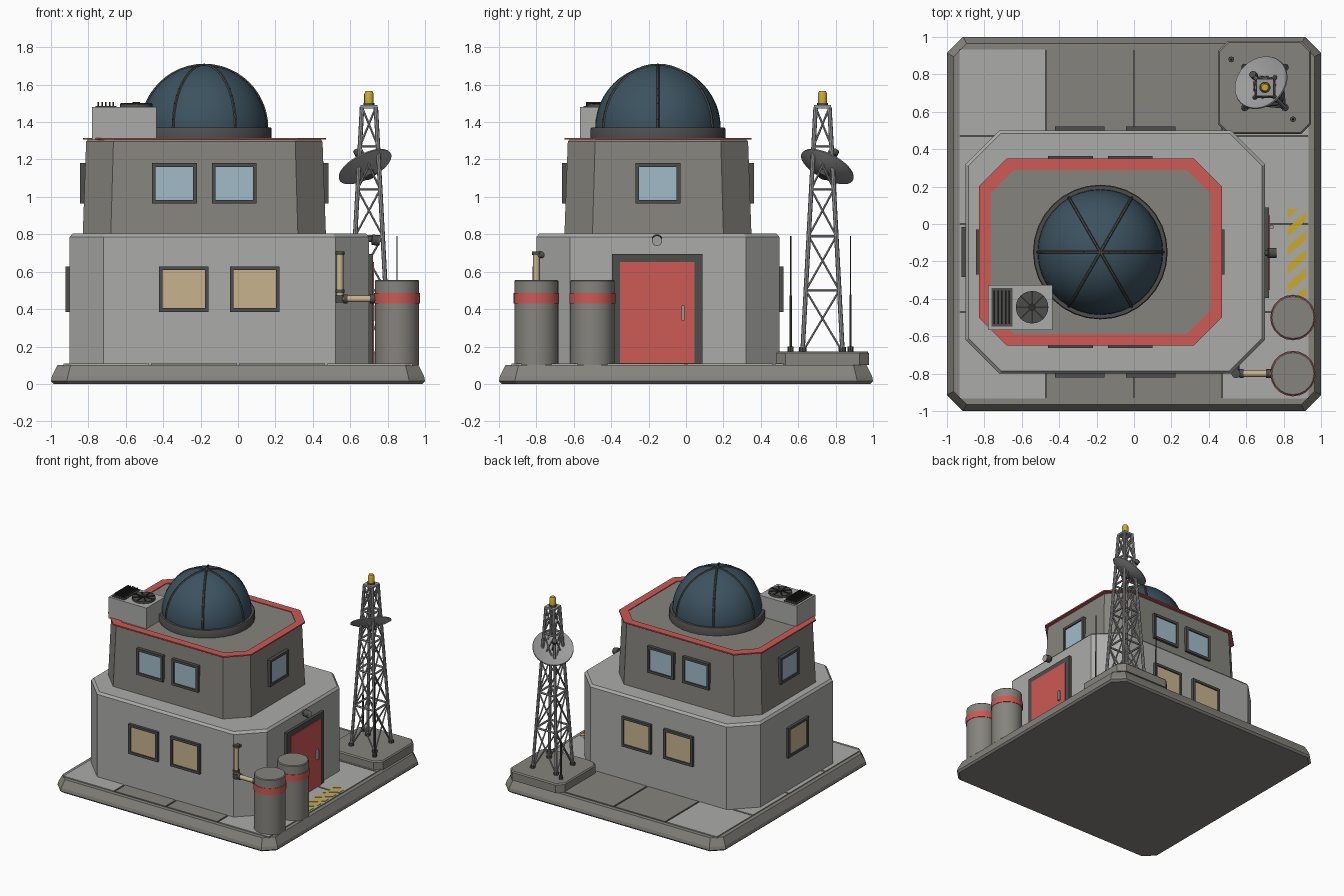
import bpy, bmesh
from math import sin, cos, pi, radians
from mathutils import Vector, Matrix

cube = bpy.data.objects.get("Cube")
if cube:
    bpy.data.objects.remove(cube)


def material(name, *rgb):
    m = bpy.data.materials.new(name)
    m.use_nodes = True
    m.diffuse_color = (*rgb, 1)
    bsdf = next(n for n in m.node_tree.nodes if n.type == 'BSDF_PRINCIPLED')
    bsdf.inputs["Base Color"].default_value = (*rgb, 1)
    return m


LIGHT = material("light concrete", .41, .41, .40)
GREY = material("warm grey", .235, .23, .205)
RED = material("red paint", .61, .10, .088)
DOME = material("dome blue", .045, .085, .115)
DARK = material("dark trim", .075, .075, .073)
GLASS = material("pale blue glass", .36, .50, .59)
TAN = material("tan", .58, .45, .27)
YELLOW = material("yellow", .59, .41, .03)
BLACK = material("near black", .027, .027, .027)
METAL = material("metal", .33, .33, .33)


def finish(bm, name, mat, smooth=False):
    bmesh.ops.recalc_face_normals(bm, faces=bm.faces)
    mesh = bpy.data.meshes.new(name)
    bm.to_mesh(mesh)
    bm.free()
    mesh.materials.append(mat)
    ob = bpy.data.objects.new(name, mesh)
    bpy.context.collection.objects.link(ob)
    if smooth:
        bpy.ops.object.select_all(action='DESELECT')
        ob.select_set(True)
        bpy.context.view_layer.objects.active = ob
        bpy.ops.object.shade_smooth_by_angle(angle=radians(40))
    return ob


def loft(bm, rings, closed=False):
    """Skin rings of points; cap the ends unless closed into a loop."""
    vs = [[bm.verts.new(p) for p in ring] for ring in rings]
    n = len(vs[0])
    pairs = list(zip(vs, vs[1:])) + ([(vs[-1], vs[0])] if closed else [])
    for a, b in pairs:
        for i in range(n):
            j = (i + 1) % n
            bm.faces.new((a[i], a[j], b[j], b[i]))
    if not closed:
        bm.faces.new(vs[0])
        bm.faces.new(vs[-1])


def octagon(cx, cy, hx, hy, cut, z):
    pts = [(hx, cut - hy), (hx, hy - cut), (hx - cut, hy), (cut - hx, hy),
           (-hx, hy - cut), (-hx, cut - hy), (cut - hx, -hy), (hx - cut, -hy)]
    return [(cx + x, cy + y, z) for x, y in pts]


def block(name, cx, cy, rings, mat, closed=False):
    bm = bmesh.new()
    loft(bm, [octagon(cx, cy, *r) for r in rings], closed)
    return finish(bm, name, mat)


def box(bm, lo, hi, M=Matrix()):
    lo, hi = Vector(lo), Vector(hi)
    T = Matrix.Translation((lo + hi) / 2) @ Matrix.Diagonal((*(hi - lo), 1))
    bmesh.ops.create_cube(bm, size=1, matrix=M @ T)


def one_box(name, lo, hi, mat):
    bm = bmesh.new()
    box(bm, lo, hi)
    return finish(bm, name, mat)


def lathe(bm, base, axis, profile, seg=24):
    """Revolve (radius, height) points around an axis."""
    R = Vector(axis).to_track_quat('Z', 'Y')
    rings = [[Vector(base) + R @ Vector((r * cos(2 * pi * i / seg), r * sin(2 * pi * i / seg), h))
              for i in range(seg)] for r, h in profile]
    loft(bm, rings)


def rod(bm, p, q, r, seg=8):
    axis = Vector(q) - Vector(p)
    lathe(bm, p, axis, [(r, 0), (r, axis.length)], seg)


def round_part(name, base, profile, mat, axis=(0, 0, 1), seg=24):
    bm = bmesh.new()
    lathe(bm, base, axis, profile, seg)
    return finish(bm, name, mat, True)


# Ground slab and paving tiles
block("ground_slab", 0, 0, [(.985, .985, .08, 0), (1, 1, .085, .015), (.995, .995, .085, .04),
                            (.965, .965, .07, .1)], GREY)
light_bm, grey_bm = bmesh.new(), bmesh.new()
tile = .47
for i in range(4):
    for j in range(4):
        x, y = (i - 2) * tile, (j - 2) * tile
        box(light_bm if i in (0, 3) else grey_bm, (x + .006, y + .006, .095),
            (x + tile - .006, y + tile - .006, .108))
finish(light_bm, "light_paving", LIGHT)
finish(grey_bm, "grey_paving", GREY)
one_box("paving_joints", (-.93, -.93, .09), (.93, .93, .102), DARK)

# Two storeys, red roof edge
block("lower_storey", -.1, -.15, [(.8, .65, .18, .1), (.8, .65, .18, .785), (.785, .635, .175, .803)], LIGHT)
block("upper_storey", -.18, -.15, [(.65, .5, .15, .8), (.632, .482, .146, 1.295),
                                   (.62, .47, .143, 1.31)], GREY)
block("roof_edge", -.18, -.15, [(.65, .5, .15, 1.306), (.65, .5, .15, 1.316),
                                (.588, .438, .125, 1.316), (.588, .438, .125, 1.306)], RED, True)

# Windows: frame bars and pane, built facing -y and turned to each wall
def windows(name, centre, z, w, h, walls, pane_mat):
    frames, panes = bmesh.new(), bmesh.new()
    t = .02
    for angle, wall, offsets in walls:
        M = Matrix.Translation((*centre, z)) @ Matrix.Rotation(radians(angle), 4, 'Z')
        for u in offsets:
            out, back = -wall - .022, .04 - wall
            for s in (-1, 1):
                a, b = sorted((s * w, s * (w - t)))
                box(frames, (u + a, out, -h), (u + b, back, h), M)
                a, b = sorted((s * h, s * (h - t)))
                box(frames, (u - w, out, a), (u + w, back, b), M)
            box(panes, (u - w + t, -wall - .012, t - h), (u + w - t, back, h - t), M)
    finish(frames, name + "_frames", DARK)
    finish(panes, name + "_panes", pane_mat)


pair = (-.19, .19)
windows("lower_window", (-.1, -.15), .507, .133, .122,
        [(0, .65, pair), (180, .65, pair), (-90, .8, (0,))], TAN)
pair = (-.16, .16)
windows("upper_window", (-.18, -.15), 1.072, .12, .108,
        [(0, .492, pair), (180, .492, pair), (-90, .642, (0,)), (90, .642, (0,))], GLASS)

# Door on the +x wall with handle and lamp
bm = bmesh.new()
box(bm, (.68, -.395, .1), (.722, -.352, .695))
box(bm, (.68, .045, .1), (.722, .088, .695))
box(bm, (.68, -.395, .652), (.722, .088, .695))
finish(bm, "door_frame", DARK)
one_box("door", (.68, -.352, .1), (.728, .045, .652), RED)
one_box("door_handle", (.72, -.025, .34), (.745, -.007, .42), METAL)
round_part("lamp_housing", (.695, -.155, .775), [(.015, 0), (.015, .02), (.028, .022), (.028, .062)],
           DARK, (1, 0, -.15), 16)
round_part("lamp_lens", (.755, -.155, .766), [(.026, 0), (.026, .006)], LIGHT, (1, 0, -.15), 16)

# Hazard stripes, clipped to a rectangle
bm = bmesh.new()
for k in range(6):
    y = -.47 + k * .1
    loft(bm, [[(.82, y, z), (.92, y + .085, z), (.92, y + .135, z), (.82, y + .05, z)]
              for z in (.106, .111)])
for limit, side in ((-.4, -1), (.08, 1)):
    cut = bmesh.ops.bisect_plane(bm, geom=bm.verts[:] + bm.edges[:] + bm.faces[:],
                                 plane_co=(0, limit, 0), plane_no=(0, side, 0), clear_outer=True)
    bmesh.ops.holes_fill(bm, edges=[e for e in cut["geom_cut"] if isinstance(e, bmesh.types.BMEdge)])
finish(bm, "hazard_stripes", YELLOW)

# Dome, base ring and ribs
hub = Vector((-.18, -.15, 1.37))
R = .335
round_part("dome_ring", (hub.x, hub.y, 1.305), [(.36, 0), (.36, .06), (.355, .066), (.32, .066)], DARK, seg=32)
round_part("dome", hub - Vector((0, 0, .01)),
           [(R, 0)] + [(R * cos(a * pi / 24) + .0005, R * sin(a * pi / 24) + .01) for a in range(13)],
           DOME, seg=36)
bm = bmesh.new()
for k in range(6):
    pts = [hub + R * Vector((cos(a) * cos(k * pi / 3), cos(a) * sin(k * pi / 3), sin(a)))
           for a in [i * pi / 24 for i in range(13)]]
    for p, q in zip(pts, pts[1:]):
        rod(bm, p, q, .008, 6)
finish(bm, "dome_ribs", DARK)

# Roof cooling unit with grille and fan
one_box("cooling_unit", (-.78, -.567, 1.305), (-.435, -.325, 1.48), LIGHT)
one_box("grille_base", (-.763, -.548, 1.475), (-.65, -.342, 1.487), DARK)
bm = bmesh.new()
for i in range(5):
    x = -.75 + i * .02
    box(bm, (x, -.535, 1.48), (x + .008, -.355, 1.507))
finish(bm, "grille_slats", BLACK)
fan = Vector((-.545, -.445, 1.475))
round_part("fan_disc", fan, [(.087, 0), (.087, .022)], DARK)
bm = bmesh.new()
lathe(bm, fan, (0, 0, 1), [(.02, 0), (.02, .032)], 12)
for k in range(8):
    M = Matrix.Translation(fan) @ Matrix.Rotation(k * pi / 4, 4, 'Z')
    box(bm, (.01, -.004, 0), (.084, .004, .028), M)
finish(bm, "fan_blades", BLACK)

# Storage tanks with red bands
for name, y in (("front", -.8), ("rear", -.5)):
    round_part(name + "_tank", (.85, y, .1), [(.118, 0), (.118, .45), (.112, .456)], GREY, seg=20)
    round_part(name + "_tank_band", (.85, y, .43), [(.122, 0), (.122, .055)], RED, seg=20)

# Wall pipe and collars
low, top, end = Vector((.545, -.8, .455)), Vector((.545, -.8, .69)), Vector((.75, -.8, .455))
bm = bmesh.new()
rod(bm, low, top, .018, 12)
rod(bm, low, end, .018, 12)
finish(bm, "pipe", TAN, True)
bm = bmesh.new()
for p, q in ((top, top + Vector((0, 0, .018))), (low + Vector((0, 0, .03)), low + Vector((0, 0, .05))),
             (low + Vector((.02, 0, 0)), low + Vector((.04, 0, 0))), (end - Vector((.045, 0, 0)), end),
             (low - Vector((0, 0, .02)), low + Vector((0, 0, .02)))):
    rod(bm, p, q, .024, 12)
rod(bm, top, top + Vector((0, .08, 0)), .018, 12)
finish(bm, "pipe_collars", DARK, True)

# Mast pad and whip aerials
mast = Vector((.70, .73, 0))
block("mast_pad", .698, .73, [(.248, .248, .05, .1), (.248, .248, .05, .165), (.24, .24, .048, .174)], GREY)
bm = bmesh.new()
for x, y in ((.52, .88), (.85, .56)):
    lathe(bm, (x, y, .17), (0, 0, 1), [(.016, 0), (.016, .03), (.006, .031), (.006, .3), (.003, .31), (.003, .62)], 8)
finish(bm, "aerials", DARK)

# Lattice mast: four legs, rails and crossed braces
def corner(k, z):
    h = .107 - .07 * (z - .17) / 1.31
    a = pi / 4 + k * pi / 2
    return mast + Vector((h * cos(a) * 2 ** .5, h * sin(a) * 2 ** .5, z))


bm = bmesh.new()
levels = [.17, .5, .79, 1.04, 1.27, 1.48]
for k in range(4):
    rod(bm, corner(k, levels[0]), corner(k, levels[-1]), .012)
    for a, b in zip(levels, levels[1:]):
        rod(bm, corner(k, a), corner(k + 1, b), .006, 6)
        rod(bm, corner(k + 1, a), corner(k, b), .006, 6)
        rod(bm, corner(k, b), corner(k + 1, b), .008, 6)
box(bm, mast + Vector((-.045, -.045, 1.475)), mast + Vector((.045, .045, 1.49)))
finish(bm, "lattice_mast", METAL)
bm = bmesh.new()
for k in range(4):
    rod(bm, corner(k, .17), corner(k, .195), .02)
finish(bm, "mast_feet", DARK)
round_part("beacon_base", mast + Vector((0, 0, 1.488)), [(.03, 0), (.03, .014)], DARK, seg=16)
round_part("beacon", mast + Vector((0, 0, 1.5)), [(.025, 0), (.025, .05), (.018, .066)], YELLOW, seg=16)

# Dish and feed horn
aim = Vector((-.42, .42, .8)).normalized()
dish = Vector((.68, .755, 1.16))
round_part("dish", dish - aim * .03, [(.02, -.008), (.09, .004), (.155, .03), (.152, .038), (.09, .014), (.02, .002)],
           METAL, aim, 32)
bm = bmesh.new()
rod(bm, dish - aim * .05, dish + aim * .09, .007)
rod(bm, dish + aim * .08, dish + aim * .11, .02, 12)
rod(bm, dish - aim * .065, dish - aim * .03, .03, 12)
finish(bm, "dish_feed", DARK)
